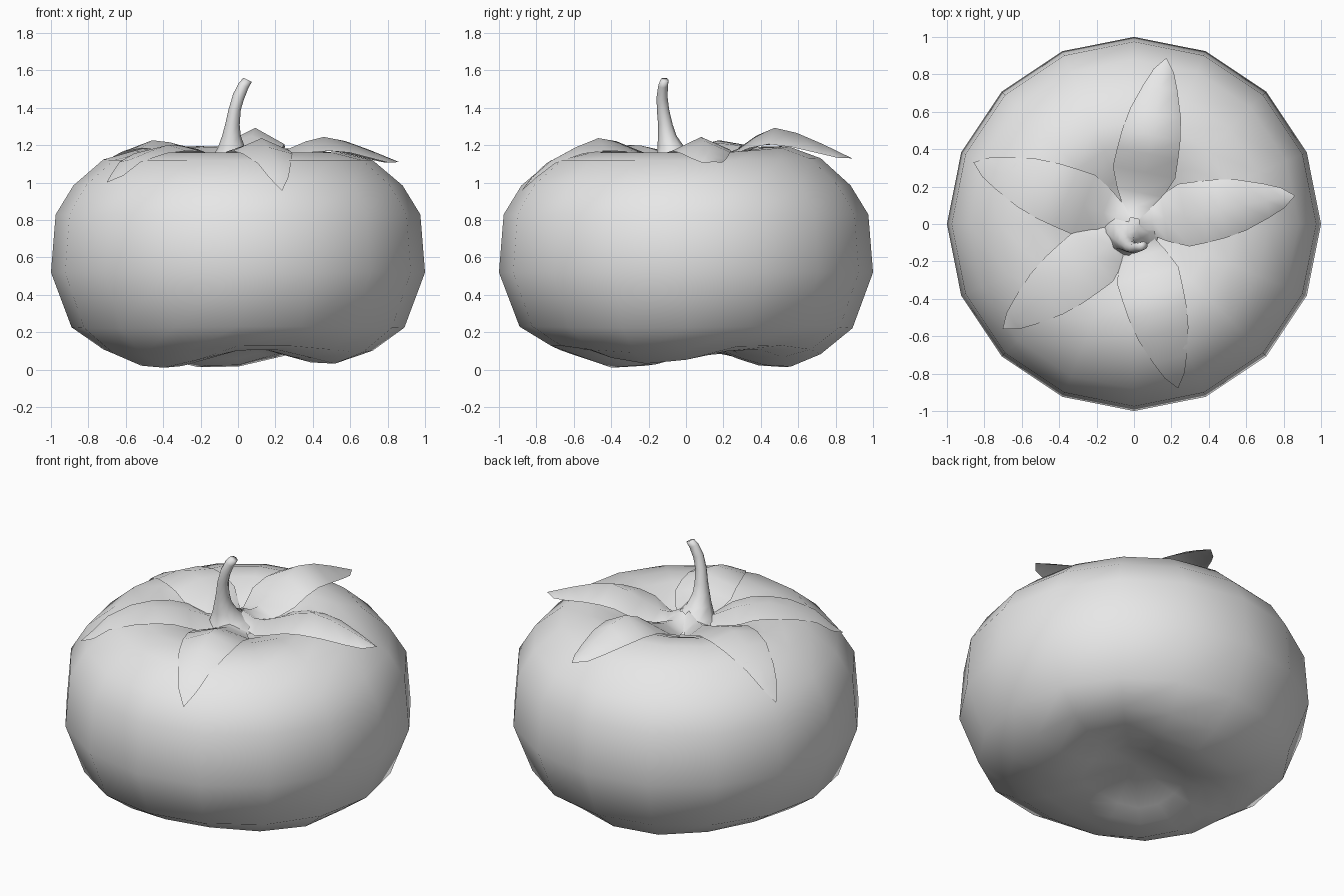
import bpy, bmesh
from math import sin, cos, pi, radians, hypot, atan2

if "Cube" in bpy.data.objects:
    bpy.data.objects.remove(bpy.data.objects["Cube"], do_unlink=True)

grey = bpy.data.materials.new("light grey")
grey.use_nodes = True
grey.diffuse_color = (0.8, 0.8, 0.8, 1)
grey.node_tree.nodes["Principled BSDF"].inputs["Base Color"].default_value = (0.8, 0.8, 0.8, 1)


def loft(name, rows, closed=True):
    """Skin rows of points; closed rows make rings and the last ring is capped."""
    bm = bmesh.new()
    grid = [[bm.verts.new(p) for p in row] for row in rows]
    n = len(grid[0])
    for a, b in zip(grid, grid[1:]):
        for j in range(n if closed else n - 1):
            k = (j + 1) % n
            bm.faces.new((a[j], a[k], b[k], b[j]))
    if closed:
        bm.faces.new(grid[-1])
    bmesh.ops.remove_doubles(bm, verts=bm.verts, dist=0.0005)
    if closed:
        bmesh.ops.recalc_face_normals(bm, faces=bm.faces)
    mesh = bpy.data.meshes.new(name)
    bm.to_mesh(mesh)
    bm.free()
    mesh.materials.append(grey)
    obj = bpy.data.objects.new(name, mesh)
    bpy.context.collection.objects.link(obj)
    mesh.shade_smooth()


def interp(points, x):
    for (x0, y0), (x1, y1) in zip(points, points[1:]):
        if x <= x1:
            return y0 + (y1 - y0) * (x - x0) / (x1 - x0)
    return points[-1][1]


# Fruit: sixteen-sided body, three-lobed underside with a pointed dimple
def under_wave(a):
    return 0.044 * (1 - cos(3 * (a - radians(100)))) + 0.016 * (1 + cos(a - radians(340)))


def top_wave(a):
    return 0.035 * max(0, sin(a - radians(20)))


crown = [(0.12, 1.04), (0.25, 1.1), (0.42, 1.155), (0.55, 1.16),
         (0.72, 1.12), (0.88, 0.985), (0.975, 0.83)]
crown_share = [(0.12, 0), (0.42, 1), (0.55, 1), (0.8, 0)]


def crown_height(r, a):
    return interp(crown, r) + top_wave(a) * interp(crown_share, r)


# radius, height, share of the underside wave
lower = [(0, 0.18, 0), (0.3, 0.05, 0.6), (0.42, 0.01, 0.9),
         (0.56, 0, 1), (0.72, 0.075, 0.5), (0.89, 0.22, 0.1), (1, 0.52, 0)]
angles = [i * pi / 8 for i in range(16)]
rings = [[(r * cos(a), r * sin(a), z + w * under_wave(a)) for a in angles] for r, z, w in lower]
rings += [[(r * cos(a), r * sin(a), crown_height(r, a)) for a in angles] for r, z in reversed(crown)]
loft("fruit_body", rings)

# Sepals: five folded leaves running from the stem out over the shoulder
half_width = [(0, 0.04), (0.1, 0.085), (0.17, 0.125), (0.28, 0.17), (0.45, 0.163),
              (0.58, 0.145), (0.74, 0.092), (0.83, 0.055), (0.9, 0)]
sepals = {  # angle, length, peak height, tip height
    "right": (10, 0.875, 1.25, 1.11),
    "back": (79, 0.905, 1.30, 1.13),
    "left": (159, 0.92, 1.24, 0.91),
    "front_left": (218.7, 0.9, 1.21, 1.0),
    "front": (285, 0.91, 1.25, 0.955),
}
for side, (angle, length, peak, tip) in sepals.items():
    ridge = [(0, 1.19), (0.1, 1.14), (0.17, 1.14), (0.28, 1.18), (0.45, peak),
             (0.6, peak * 0.8 + tip * 0.2), (0.74, peak * 0.45 + tip * 0.55), (0.9, tip)]
    a = radians(angle)
    rows = []
    for t in (0.03, 0.1, 0.17, 0.28, 0.38, 0.48, 0.6, 0.74, 0.83, 0.9):
        w, top = interp(half_width, t), interp(ridge, t)
        d = t * length / 0.9
        row = []
        for n in (w, 0, -w):
            x, y = d * cos(a) - n * sin(a), d * sin(a) + n * cos(a)
            floor = crown_height(hypot(x, y), atan2(y, x)) + (0.012 if n else 0.02)
            row.append((x, y, max(top - 0.55 * abs(n), floor)))
        rows.append(row)
    loft("sepal_" + side, rows, closed=False)

# Stem: curved taper with a flared foot
path = [(-0.02, -0.02, 1.08, 0.17), (-0.03, -0.05, 1.13, 0.11), (-0.035, -0.08, 1.19, 0.072),
        (-0.035, -0.1, 1.25, 0.05), (-0.03, -0.11, 1.31, 0.039), (-0.018, -0.123, 1.39, 0.033),
        (0.003, -0.128, 1.46, 0.029), (0.03, -0.122, 1.52, 0.026), (0.052, -0.115, 1.55, 0.022)]
stem_rings = []
for x, y, z, r in path:
    lean = 0.5 * r * (z > 1.4)
    turns = [k * pi / 4 for k in range(8)]
    stem_rings.append([(x + r * cos(k), y + r * sin(k), z - lean * cos(k)) for k in turns])
loft("stem", stem_rings)
